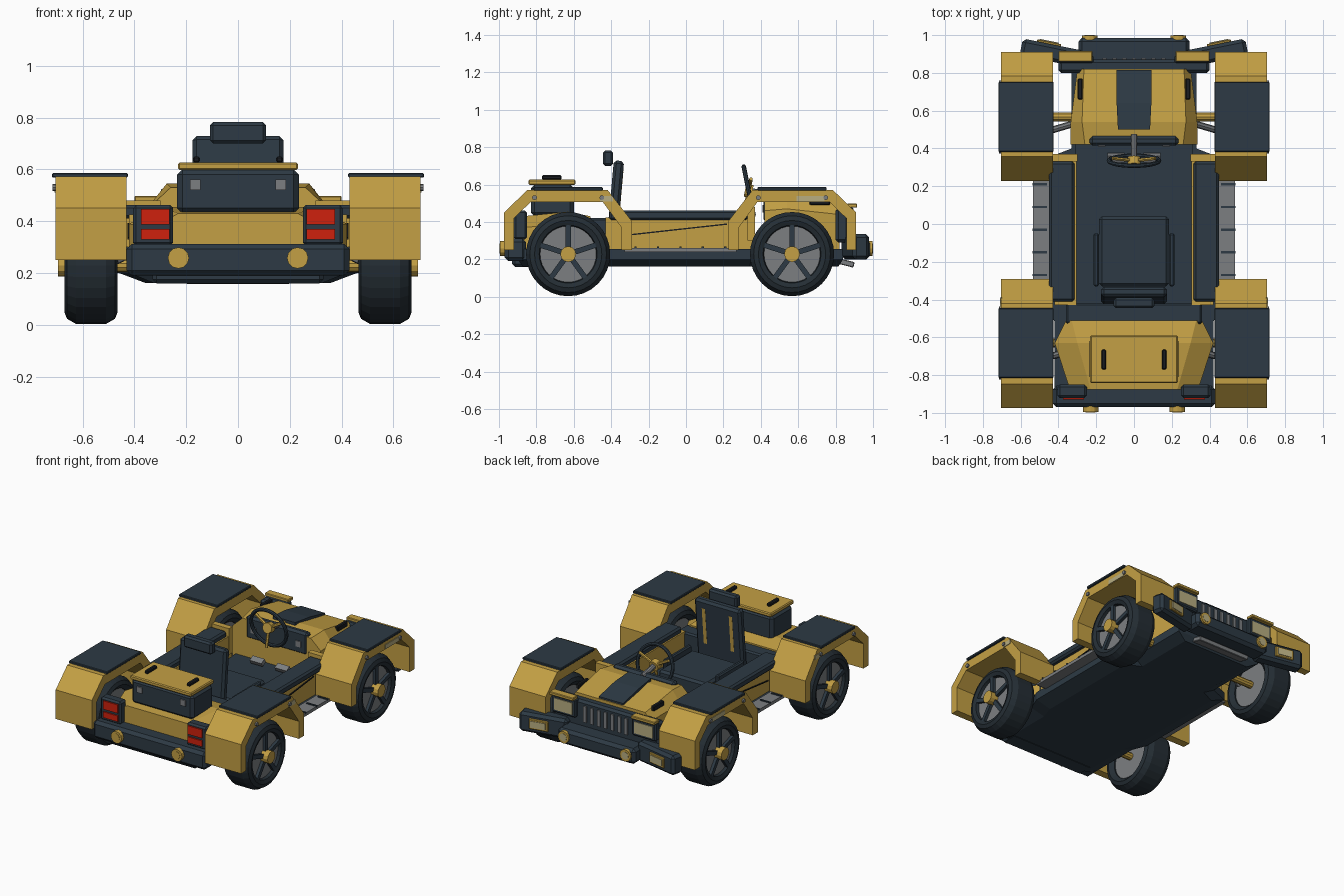
import bpy, bmesh, math
from mathutils import Vector

cube = bpy.data.objects.get("Cube")
if cube:
    bpy.data.objects.remove(cube, do_unlink=True)


def material(name, rgb):
    m = bpy.data.materials.new(name)
    m.use_nodes = True
    m.diffuse_color = (*rgb, 1)
    m.node_tree.nodes["Principled BSDF"].inputs["Base Color"].default_value = (*rgb, 1)
    return m


GOLD = material("gold paint", (0.55, 0.35, 0.058))
NAVY = material("dark slate", (0.026, 0.042, 0.058))
TYRE = material("tyre rubber", (0.018, 0.027, 0.035))
GREY = material("grey metal", (0.2, 0.21, 0.22))
RED = material("red lens", (0.62, 0.015, 0.004))
PALE = material("pale lens", (0.48, 0.42, 0.22))
BLACK = material("black trim", (0.01, 0.012, 0.015))
SIDES = (("left", 1), ("right", -1))


def finish(name, bm, mat, loc=(0, 0, 0), rot=(0, 0, 0), bevel=0):
    bmesh.ops.recalc_face_normals(bm, faces=bm.faces)
    me = bpy.data.meshes.new(name)
    bm.to_mesh(me)
    bm.free()
    me.materials.append(mat)
    ob = bpy.data.objects.new(name, me)
    ob.location, ob.rotation_euler = loc, rot
    bpy.context.collection.objects.link(ob)
    if bevel:
        mod = ob.modifiers.new("bevel", "BEVEL")
        mod.width, mod.segments = bevel, 1
    return ob


def box(name, x, y, z, mat, bevel=0.0, rot=(0, 0, 0)):
    bm = bmesh.new()
    bmesh.ops.create_cube(bm, size=1)
    bmesh.ops.scale(bm, verts=bm.verts, vec=[abs(b - a) for a, b in (x, y, z)])
    return finish(name, bm, mat, [(a + b) / 2 for a, b in (x, y, z)], rot, bevel)


def pair(name, x, y, z, mat, bevel=0.0, rot=(0, 0, 0)):
    for side, s in SIDES:
        box(f"{side}_{name}", (s * x[0], s * x[1]), y, z, mat, bevel,
            (rot[0], s * rot[1], s * rot[2]))


def rod(name, a, b, r, mat, seg=16, r2=None):
    a, b = Vector(a), Vector(b)
    bm = bmesh.new()
    bmesh.ops.create_cone(bm, cap_ends=True, segments=seg, radius1=r,
                          radius2=r if r2 is None else r2, depth=(b - a).length)
    rot = (b - a).to_track_quat("Z", "Y").to_euler()
    return finish(name, bm, mat, (a + b) / 2, rot)


def loft(name, rings, mat, closed=False, bevel=0.0):
    """Skin a list of point rings; closed joins the last ring to the first."""
    bm = bmesh.new()
    vs = [[bm.verts.new(p) for p in ring] for ring in rings]
    n = len(vs[0])
    for a, b in zip(vs, vs[1:] + (vs[:1] if closed else [])):
        for i in range(n):
            j = (i + 1) % n
            bm.faces.new((a[i], a[j], b[j], b[i]))
    if not closed:
        bm.faces.new(vs[0])
        bm.faces.new(vs[-1])
    return finish(name, bm, mat, bevel=bevel)


def shell(name, sections, z0, mat):
    """Body shell from (y, lower half width, upper half width, shoulder z, top z)."""
    rings = []
    for y, wb, wt, zs, zt in sections:
        half = [(wb, z0), (wb, zs), (wt, zt)]
        rings.append([(x, y, z) for x, z in half] + [(-x, y, z) for x, z in half[::-1]])
    return loft(name, rings, mat)


# Wheels: lathed tyre, disc, spokes and hub
WR, WZ = 0.225, 0.228
tyre_profile = [(0.15, 0.49), (0.18, 0.465), (0.205, 0.475), (WR, 0.51),
                (WR, 0.625), (0.205, 0.66), (0.18, 0.67), (0.155, 0.66), (0.15, 0.64)]
for end, wy in (("rear", -0.63), ("front", 0.567)):
    for side, s in SIDES:
        tag = f"{side}_{end}_"
        rings = []
        for i in range(32):
            a = math.tau * i / 32
            rings.append([(s * x, wy + r * math.cos(a), WZ + r * math.sin(a))
                          for r, x in tyre_profile])
        loft(tag + "tyre", rings, TYRE, closed=True)
        rod(tag + "rim", (s * 0.5, wy, WZ), (s * 0.64, wy, WZ), 0.152, GREY, 32)
        for i in range(5):
            a = math.tau * i / 5 + math.pi / 2
            box(f"{tag}spoke_{i + 1}", (s * 0.635, s * 0.66),
                (wy + 0.09 * math.cos(a) - 0.07, wy + 0.09 * math.cos(a) + 0.07),
                (WZ + 0.09 * math.sin(a) - 0.014, WZ + 0.09 * math.sin(a) + 0.014),
                NAVY, rot=(a, 0, 0))
        rod(tag + "hub", (s * 0.62, wy, WZ), (s * 0.695, wy, WZ), 0.042, GOLD, 12)
        rod(tag + "axle", (s * 0.2, wy, WZ), (s * 0.5, wy, WZ), 0.025, GOLD, 10)
        rod(tag + "suspension_arm", (s * 0.3, wy - 0.03, 0.34), (s * 0.47, wy - 0.08, 0.25), 0.018, GREY, 8)

        # Arched fender, its top pad and bolts
        e = -1 if end == "rear" else 1
        outer = [(0.343, 0.25), (0.343, 0.45), (0.217, 0.572), (-0.21, 0.572), (-0.34, 0.405), (-0.34, 0.25)]
        inner = [(-0.285, 0.25), (-0.285, 0.37), (-0.185, 0.507), (0.2, 0.507), (0.29, 0.42), (0.29, 0.25)]
        n = len(outer)
        loft(tag + "fender",
             [[(s * x, wy + e * d, z) for x, (d, z) in
               ((0.43, outer[i]), (0.705, outer[i]), (0.705, inner[n - 1 - i]), (0.43, inner[n - 1 - i]))]
              for i in range(n)], GOLD)
        box(tag + "fender_pad", (s * 0.425, s * 0.718), (wy - 0.185, wy + 0.185), (0.568, 0.586), NAVY, 0.004)
        for d in (-0.18, 0.18):
            rod(f"{tag}bolt_{'inner' if d < 0 else 'outer'}", (s * 0.7, wy + e * d, 0.53),
                (s * 0.716, wy + e * d, 0.53), 0.013, GREY, 8)
pair("front_marker", (0.7, 0.709), (0.59, 0.74), (0.51, 0.54), PALE)
pair("rear_marker", (0.7, 0.709), (-0.46, -0.39), (0.51, 0.54), PALE)

# Chassis pan with a tapered underside
plan = [(0.33, 0.84), (0.33, 0.4), (0.46, 0.35), (0.46, -0.42), (0.42, -0.52), (0.42, -0.9)]
plan += [(-x, y) for x, y in plan[::-1]]
loft("chassis_pan", [[(x * k, y * (0.97 if k < 1 else 1), z) for x, y in plan]
                     for k, z in ((0.78, 0.162), (1, 0.2), (1, 0.255))], NAVY)
box("cockpit_floor", (-0.31, 0.31), (-0.5, 0.43), (0.25, 0.272), NAVY)
box("rear_bulkhead", (-0.36, 0.36), (-0.53, -0.42), (0.25, 0.42), NAVY, 0.01)

# Door tubs, top rails and running boards
pair("door_panel", (0.305, 0.42), (-0.43, 0.37), (0.25, 0.425), GOLD)
pair("door_rail", (0.315, 0.45), (-0.41, 0.33), (0.41, 0.462), NAVY, 0.012)
pair("door_crease", (0.42, 0.426), (-0.29, 0.22), (0.357, 0.364), BLACK, rot=(0.11, 0, 0))
pair("cowl_side", (0.3, 0.43), (0.33, 0.37), (0.3, 0.48), GOLD)
pair("running_board", (0.44, 0.535), (-0.33, 0.27), (0.24, 0.262), GREY)
for i in range(5):
    y = -0.27 + i * 0.12
    pair(f"running_board_slat_{i + 1}", (0.46, 0.537), (y - 0.006, y + 0.006), (0.258, 0.268), NAVY)

# Hood, scoop, handles and dashboard
shell("hood", [(0.42, 0.335, 0.26, 0.46, 0.53), (0.54, 0.335, 0.275, 0.47, 0.545),
               (0.82, 0.3, 0.265, 0.44, 0.495)], 0.25, GOLD)
loft("hood_scoop", [[(-w, y, z - 0.03), (w, y, z - 0.03), (w, y, z), (-w, y, z)]
                    for y, w, z in ((0.5, 0.085, 0.56), (0.64, 0.092, 0.546), (0.815, 0.092, 0.508))], NAVY)
pair("hood_latch", (0.272, 0.298), (0.66, 0.77), (0.49, 0.525), BLACK, 0.005)
box("dashboard", (-0.235, 0.235), (0.415, 0.465), (0.4, 0.555), NAVY, 0.015)
pair("dash_switch", (0.15, 0.19), (0.409, 0.416), (0.45, 0.49), GREY)
pair("pedal", (0.05, 0.14), (0.33, 0.37), (0.29, 0.32), GREY, rot=(0.5, 0, 0))

# Steering wheel
tilt = 0.2
centre = Vector((0, 0.335, 0.566))
bpy.ops.mesh.primitive_torus_add(major_segments=28, minor_segments=8, major_radius=0.133,
                                 minor_radius=0.012, location=centre, rotation=(math.pi / 2 + tilt, 0, 0))
ring = bpy.context.object
ring.name = "steering_wheel"
ring.data.materials.append(NAVY)
bpy.ops.object.shade_smooth_by_angle()
axis = Vector((0, math.cos(tilt), -math.sin(tilt)))
up = Vector((0, -math.sin(tilt), -math.cos(tilt)))
rod("steering_hub", centre - axis * 0.02, centre + axis * 0.02, 0.035, GOLD, 12)
rod("steering_column", centre, centre + axis * 0.14, 0.018, GREY, 10)
for i in range(3):
    a = math.tau * i / 3
    rod(f"steering_spoke_{i + 1}", centre,
        centre + (Vector((1, 0, 0)) * math.sin(a) + up * math.cos(a)) * 0.13, 0.01, GOLD, 6)

# Seat
box("seat_cushion", (-0.185, 0.185), (-0.33, 0.04), (0.26, 0.37), NAVY, 0.015)
pair("seat_bolster", (0.185, 0.215), (-0.33, -0.05), (0.26, 0.4), NAVY, 0.008)
box("seat_back", (-0.175, 0.175), (-0.405, -0.35), (0.3, 0.728), NAVY, 0.015, (-0.09, 0, 0))
pair("seat_back_stripe", (0.09, 0.115), (-0.354, -0.346), (0.42, 0.67), GOLD, rot=(-0.09, 0, 0))
box("headrest", (-0.108, 0.108), (-0.445, -0.39), (0.7, 0.782), NAVY, 0.012)

# Rear deck and storage box
shell("rear_deck", [(-0.51, 0.36, 0.33, 0.39, 0.43), (-0.63, 0.42, 0.3, 0.39, 0.455),
                    (-0.875, 0.34, 0.23, 0.37, 0.43)], 0.25, GOLD)
box("storage_box", (-0.235, 0.235), (-0.83, -0.6), (0.43, 0.6), NAVY, 0.02)
box("storage_lid", (-0.232, 0.232), (-0.842, -0.59), (0.598, 0.626), GOLD, 0.006)
pair("lid_handle", (0.147, 0.173), (-0.77, -0.665), (0.626, 0.65), BLACK, 0.006)
pair("storage_latch", (0.145, 0.185), (-0.838, -0.828), (0.52, 0.56), GREY)

# Rear bumper and lamps
box("rear_bumper", (-0.43, 0.43), (-0.97, -0.855), (0.19, 0.312), NAVY, 0.02)
box("rear_valance", (-0.33, 0.33), (-0.93, -0.8), (0.16, 0.21), NAVY, 0.015)
pair("tail_lamp_housing", (0.25, 0.405), (-0.92, -0.85), (0.305, 0.462), NAVY, 0.012)
pair("upper_tail_lens", (0.265, 0.375), (-0.929, -0.915), (0.388, 0.446), RED)
pair("lower_tail_lens", (0.265, 0.375), (-0.929, -0.915), (0.33, 0.37), RED)

# Front bumper, angled ends and skid plate
box("front_bumper", (-0.295, 0.295), (0.85, 0.985), (0.2, 0.305), NAVY, 0.02)
pair("bumper_end", (0.27, 0.6), (0.86, 0.95), (0.2, 0.335), NAVY, 0.018, (0, 0, 0.2))
pair("bumper_lamp_frame", (0.385, 0.515), (0.945, 0.965), (0.235, 0.305), GOLD, 0.004, (0, 0, 0.2))
pair("bumper_lamp_lens", (0.4, 0.5), (0.962, 0.97), (0.248, 0.292), PALE, 0, (0, 0, 0.2))
box("skid_plate", (-0.2, 0.2), (0.78, 0.9), (0.17, 0.2), GREY, 0.004, (-0.25, 0, 0))

# Grille and headlamps
box("grille", (-0.4, 0.4), (0.8, 0.87), (0.29, 0.475), NAVY, 0.015)
for i in range(7):
    x = (i - 3) * 0.052
    box(f"grille_slat_{i + 1}", (x - 0.011, x + 0.011), (0.865, 0.878), (0.335, 0.445), GREY)
pair("headlamp_housing", (0.215, 0.395), (0.85, 0.895), (0.355, 0.48), NAVY, 0.008)
pair("headlamp_lens", (0.235, 0.375), (0.89, 0.9), (0.375, 0.455), PALE)
pair("headlamp_brow", (0.22, 0.4), (0.86, 0.915), (0.476, 0.498), GOLD, 0.004)

# Round spot lamps at both ends
for side, s in SIDES:
    for end, x, y0, y1 in (("rear", 0.23, -0.96, -0.995), ("front", 0.235, 0.975, 0.998)):
        rod(f"{side}_{end}_spot_ring", (s * x, y0, 0.258), (s * x, y1, 0.258), 0.041, GOLD, 12)
        d = 0.002 if y1 > 0 else -0.002
        rod(f"{side}_{end}_spot_lens", (s * x, y0, 0.258), (s * x, y1 + d, 0.258), 0.026,
            PALE if end == "front" else GOLD, 12)
